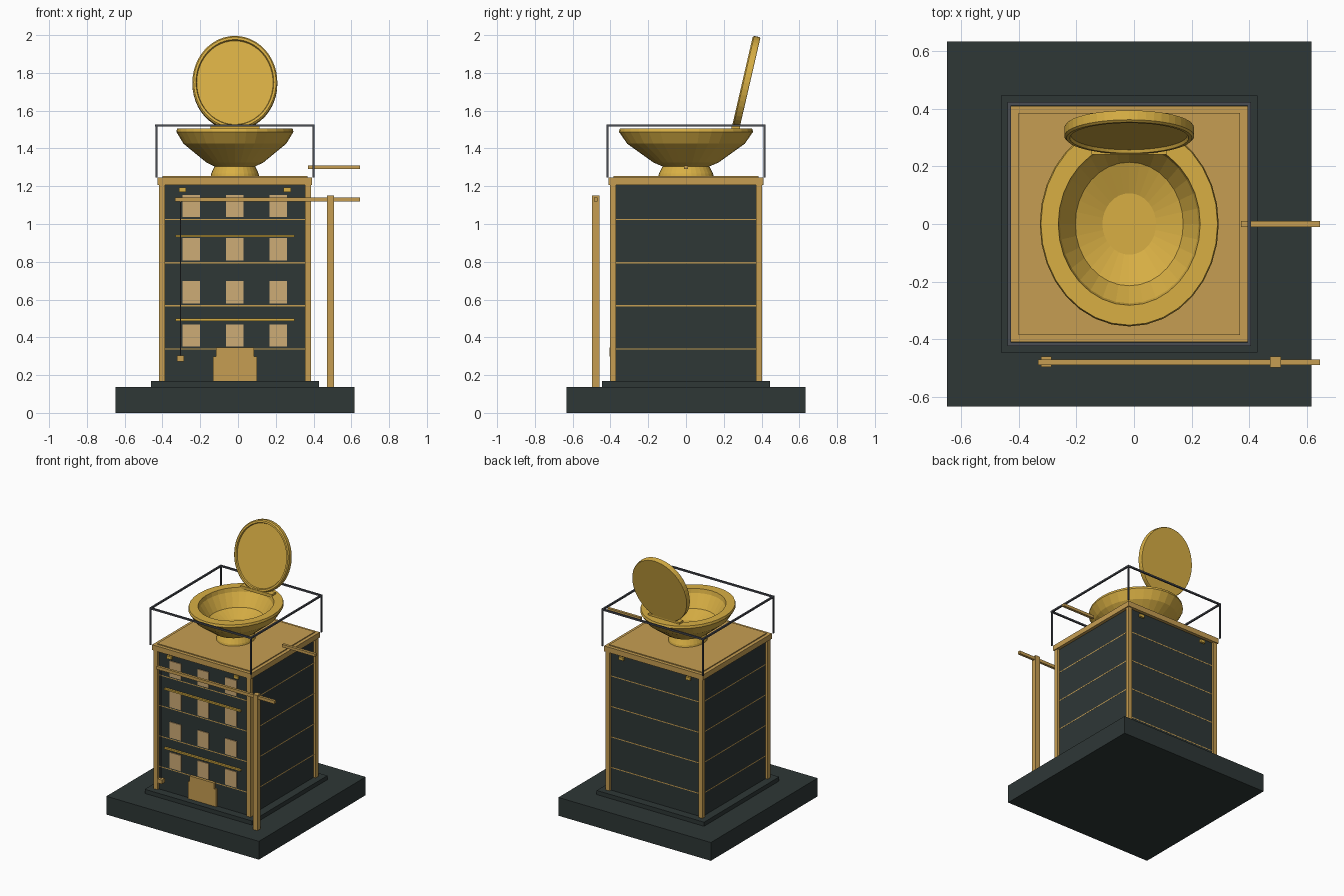
import bpy, bmesh, math
from mathutils import Matrix

if "Cube" in bpy.data.objects:
    bpy.data.objects.remove(bpy.data.objects["Cube"], do_unlink=True)

CX = -0.0165  # centre line of the building


def material(name, srgb):
    lin = [((c / 255 + 0.055) / 1.055) ** 2.4 for c in srgb] + [1]
    m = bpy.data.materials.new(name)
    m.use_nodes = True
    m.diffuse_color = lin
    m.node_tree.nodes["Principled BSDF"].inputs["Base Color"].default_value = lin
    return m


slate = material("dark_slate", (46, 55, 54))
tan = material("tan_stone", (198, 158, 82))
gold = material("gold", (216, 175, 68))
glass = material("window_beige", (206, 172, 118))
steel = material("grey_steel", (74, 77, 84))


def finish(name, bm, mat):
    bmesh.ops.recalc_face_normals(bm, faces=bm.faces)
    me = bpy.data.meshes.new(name)
    bm.to_mesh(me)
    bm.free()
    me.materials.append(mat)
    ob = bpy.data.objects.new(name, me)
    bpy.context.collection.objects.link(ob)
    return ob


def box(name, mat, x, y, z):
    """Box from (low, high) ranges, x measured from the building centre line."""
    bm = bmesh.new()
    bmesh.ops.create_cube(bm, size=1)
    for v in bm.verts:
        v.co = [r[0] if c < 0 else r[1] for c, r in zip(v.co, (x, y, z))]
        v.co.x += CX
    return finish(name, bm, mat)


def slab(name, mat, half, z0, z1):
    return box(name, mat, (-half, half), (-half, half), (z0, z1))


def lathe(name, mat, profile, stretch, sides=32):
    """Oval turned shape from (radius, height) points, closed at both ends."""
    bm = bmesh.new()
    rings = []
    for r, z in profile:
        ring = []
        for i in range(sides):
            a = math.tau * i / sides
            ring.append(bm.verts.new((r * math.cos(a), r * stretch * math.sin(a), z)))
        rings.append(ring)
    for a, b in zip(rings, rings[1:]):
        for i in range(sides):
            j = (i + 1) % sides
            bm.faces.new((a[i], a[j], b[j], b[i]))
    bm.faces.new(rings[0])
    bm.faces.new(rings[-1])
    return finish(name, bm, mat)


# Base and building body
slab("base", slate, 0.632, 0, 0.137)
slab("plinth", slate, 0.445, 0.137, 0.168)
slab("walls", slate, 0.385, 0.168, 1.207)
slab("cornice", tan, 0.409, 1.207, 1.247)
slab("roof_panel", tan, 0.384, 1.247, 1.254)

# Corner columns and railing posts
for sx in (-1, 1):
    for sy in (-1, 1):
        x, y = sx * 0.386, sy * 0.386
        box("corner_column", tan, (x - 0.016, x + 0.016), (y - 0.016, y + 0.016), (0.168, 1.207))
        x, y = sx * 0.416, sy * 0.416
        box("railing_post", steel, (x - 0.005, x + 0.005), (y - 0.005, y + 0.005), (1.247, 1.52))
        x = sx * 0.277
        y = sorted((sy * 0.38, sy * 0.4))
        box("cornice_bracket", gold, (x - 0.019, x + 0.019), y, (1.17, 1.192))

# Top rails
for s in (-1, 1):
    side = (s * 0.416 - 0.006, s * 0.416 + 0.006)
    span = (-0.422, 0.422)
    box("railing_side", steel, side, span, (1.515, 1.527))
    box("railing_end", steel, span, side, (1.515, 1.527))

# Floors: thin bands around the walls and front windows
for floor in range(4):
    zc = 0.41 + 0.2285 * floor
    slab("floor_band", tan, 0.3855, zc - 0.075, zc - 0.068)
    for col in (-0.23, 0, 0.23):
        box("window", glass, (col - 0.046, col + 0.046), (-0.391, -0.384), (zc - 0.059, zc + 0.059))

# Front ledges and doorway
for z in (0.493, 0.937):
    box("front_ledge", gold, (-0.315, 0.315), (-0.4, -0.38), (z - 0.006, z + 0.006))
box("door", tan, (-0.116, 0.116), (-0.4, -0.38), (0.168, 0.298))
box("door_canopy", tan, (-0.1, 0.1), (-0.405, -0.38), (0.298, 0.345))

# Hoist: pole, arm, rope and weight, plus the short roof beam
box("hoist_pole", tan, (0.488, 0.526), (-0.498, -0.459), (0.137, 1.15))
box("hoist_arm", tan, (-0.316, 0.6615), (-0.488, -0.469), (1.118, 1.141))
box("hoist_rope", steel, (-0.29, -0.285), (-0.481, -0.476), (0.3, 1.12))
box("hoist_weight", tan, (-0.306, -0.269), (-0.495, -0.459), (0.272, 0.303))
box("roof_beam", tan, (0.388, 0.6615), (-0.01, 0.01), (1.29, 1.311))

# Oval bowl with foot, outer flare, rim and hollow interior
foot = lathe("bowl_foot", gold, [(0.128, 1.254), (0.125, 1.268), (0.106, 1.31)], 1.14)
bowl = lathe("bowl", gold, [
    (0.108, 1.305), (0.15, 1.325), (0.272, 1.425), (0.31, 1.488), (0.306, 1.505),
    (0.246, 1.505), (0.24, 1.475), (0.187, 1.385), (0.093, 1.345)], 1.145)
for ob in (foot, bowl):
    ob.location.x = CX

# Raised lid, leaning back, with a recessed front panel
lid = lathe("lid", gold, [
    (0.222, -0.02), (0.225, -0.015), (0.225, 0.014), (0.218, 0.021),
    (0.206, 0.021), (0.202, 0.01)], 1.125, 48)
lid.data.transform(Matrix.Translation((CX, 0.318, 1.746)) @ Matrix.Rotation(math.radians(77), 4, "X"))
box("lid_hinge", gold, (-0.13, 0.13), (0.24, 0.285), (1.495, 1.518))
